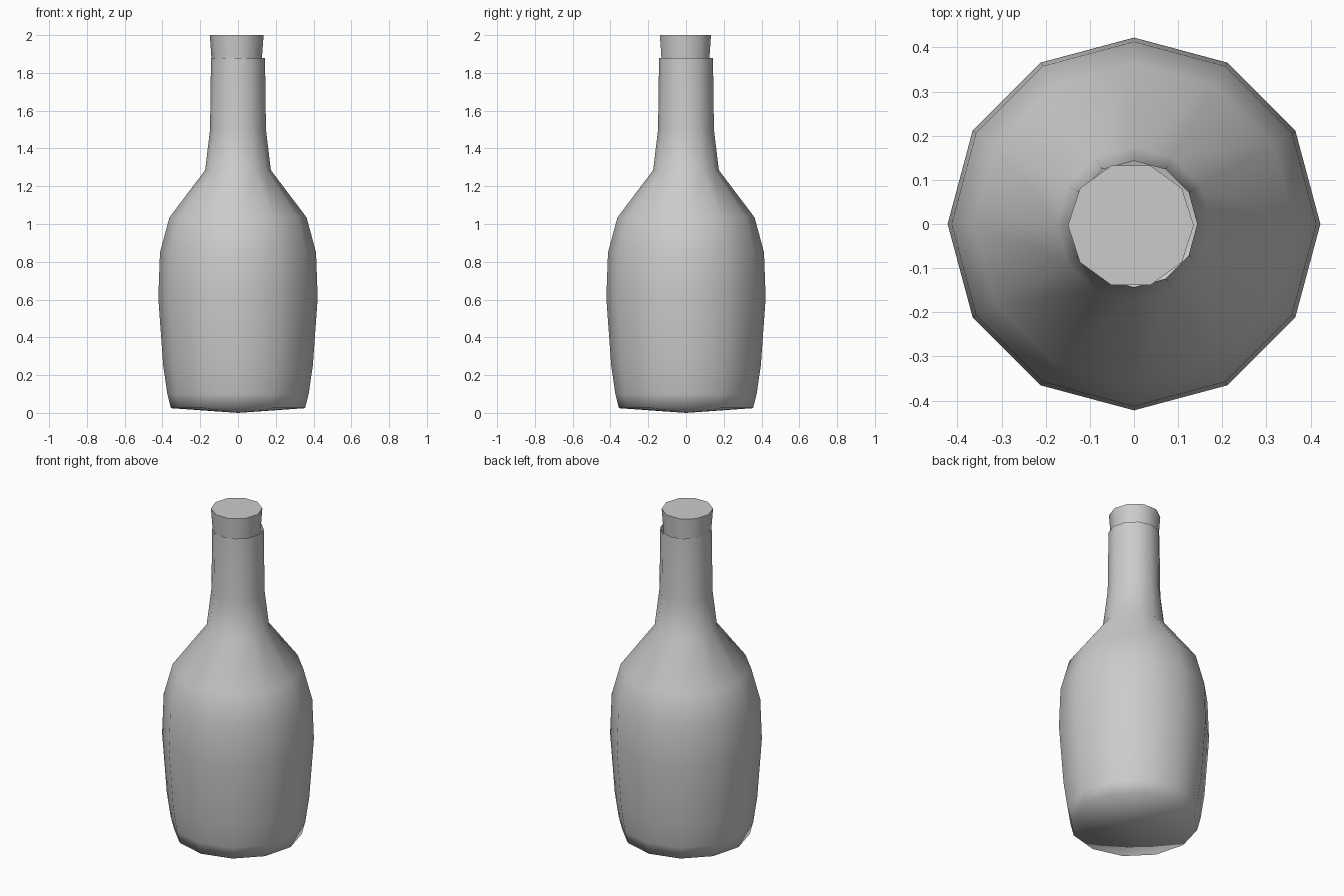
import bpy, bmesh
from math import cos, sin, tau

if "Cube" in bpy.data.objects:
    bpy.data.objects.remove(bpy.data.objects["Cube"])


def lathe(name, profile, sides, centre=(0, 0), bottom_tip=None, caps=False):
    """Turn (radius, z) pairs into a surface of revolution."""
    bm = bmesh.new()
    cx, cy = centre
    rings = [[bm.verts.new((cx + r * cos(tau * i / sides),
                            cy + r * sin(tau * i / sides), z))
              for i in range(sides)] for r, z in profile]
    for lo, hi in zip(rings, rings[1:]):
        for i in range(sides):
            j = (i + 1) % sides
            bm.faces.new((lo[i], lo[j], hi[j], hi[i]))
    if bottom_tip is not None:
        tip = bm.verts.new((cx, cy, bottom_tip))
        for i in range(sides):
            bm.faces.new((tip, rings[0][(i + 1) % sides], rings[0][i]))
    if caps:
        bm.faces.new(rings[0][::-1])
        bm.faces.new(rings[-1])
    mesh = bpy.data.meshes.new(name)
    bm.to_mesh(mesh)
    bm.free()
    obj = bpy.data.objects.new(name, mesh)
    bpy.context.collection.objects.link(obj)
    bpy.ops.object.select_all(action='DESELECT')
    obj.select_set(True)
    bpy.context.view_layer.objects.active = obj
    return obj


# Bottle body: twelve-sided, softly shaded all over, open at the neck
lathe("bottle", [(0.355, 0.025), (0.374, 0.10), (0.396, 0.25), (0.422, 0.61),
                 (0.413, 0.85), (0.363, 1.035), (0.174, 1.285),
                 (0.148, 1.50), (0.143, 1.88)], 12, bottom_tip=0.0)
bpy.ops.object.shade_smooth()

# Stopper: ten-sided tapered cork, slightly off centre
lathe("cork", [(0.127, 1.79), (0.1425, 2.0)], 10,
      centre=(-0.007, -0.003), caps=True)
bpy.ops.object.shade_smooth_by_angle(angle=0.8)
